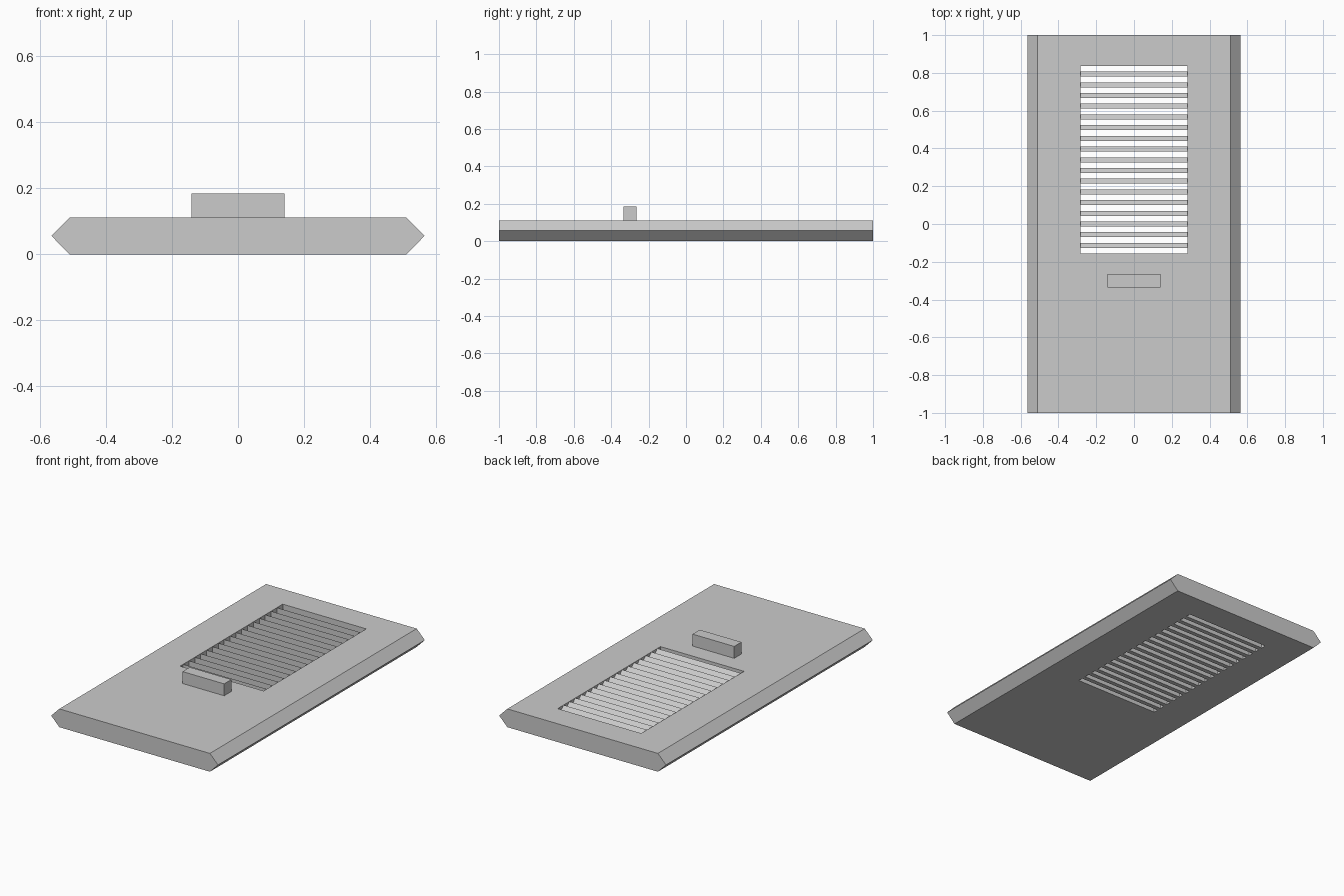
import bpy
import bmesh
from mathutils import Vector

if "Cube" in bpy.data.objects:
    bpy.data.objects.remove(bpy.data.objects["Cube"])

# Single flat grey
grey = bpy.data.materials.new("plain_grey")
grey.use_nodes = True
colour = (0.6, 0.6, 0.6, 1)
grey.diffuse_color = colour
grey.node_tree.nodes["Principled BSDF"].inputs["Base Color"].default_value = colour

THICK = 0.112
HOLE_X, HOLE_FRONT, HOLE_BACK = 0.283, -0.157, 0.837
SLATS, SLAT_WIDTH = 17, 0.0265


def prism(name, profile, start, sweep):
    """Extrude a closed profile of 3D points along the sweep vector."""
    bm = bmesh.new()
    face = bm.faces.new([bm.verts.new(Vector(p) + Vector(start)) for p in profile])
    made = bmesh.ops.extrude_face_region(bm, geom=[face])["geom"]
    moved = [g for g in made if isinstance(g, bmesh.types.BMVert)]
    bmesh.ops.translate(bm, verts=moved, vec=sweep)
    bmesh.ops.recalc_face_normals(bm, faces=bm.faces)
    mesh = bpy.data.meshes.new(name)
    bm.to_mesh(mesh)
    bm.free()
    mesh.materials.append(grey)
    obj = bpy.data.objects.new(name, mesh)
    bpy.context.collection.objects.link(obj)
    return obj


def box(name, x, y0, y1, z0, z1):
    """Box centred on x = 0."""
    side = [(0, y0, z0), (0, y1, z0), (0, y1, z1), (0, y0, z1)]
    return prism(name, side, (-x, 0, 0), (2 * x, 0, 0))


# Slab with pointed long edges
half = [(0.51, 0), (0.565, THICK / 2), (0.51, THICK)]
outline = half + [(-x, z) for x, z in reversed(half)]
slab = prism("slab", [(x, 0, z) for x, z in outline], (0, -1, 0), (0, 2, 0))

# Rectangular opening cut through the slab
cutter = box("opening_cutter", HOLE_X, HOLE_FRONT, HOLE_BACK, -0.1, THICK + 0.1)
cutter.hide_render = True
cut = slab.modifiers.new("opening", "BOOLEAN")
cut.operation = "DIFFERENCE"
cut.solver = "EXACT"
cut.object = cutter
bpy.context.view_layer.objects.active = slab
bpy.ops.object.modifier_apply(modifier=cut.name)
bpy.data.objects.remove(cutter)

# Upright slats whose tops slope down towards the back
gap = (HOLE_BACK - HOLE_FRONT - SLATS * SLAT_WIDTH) / (SLATS + 1)
slat_side = [(0, 0, 0), (0, SLAT_WIDTH, 0),
             (0, SLAT_WIDTH, THICK - SLAT_WIDTH), (0, 0, THICK)]
for i in range(SLATS):
    y = HOLE_FRONT + gap + i * (gap + SLAT_WIDTH)
    prism(f"slat_{i + 1}", slat_side, (-HOLE_X, y, 0), (2 * HOLE_X, 0, 0))

# Raised handle block in front of the opening
box("handle_block", 0.141, -0.335, -0.265, THICK, 0.185)
